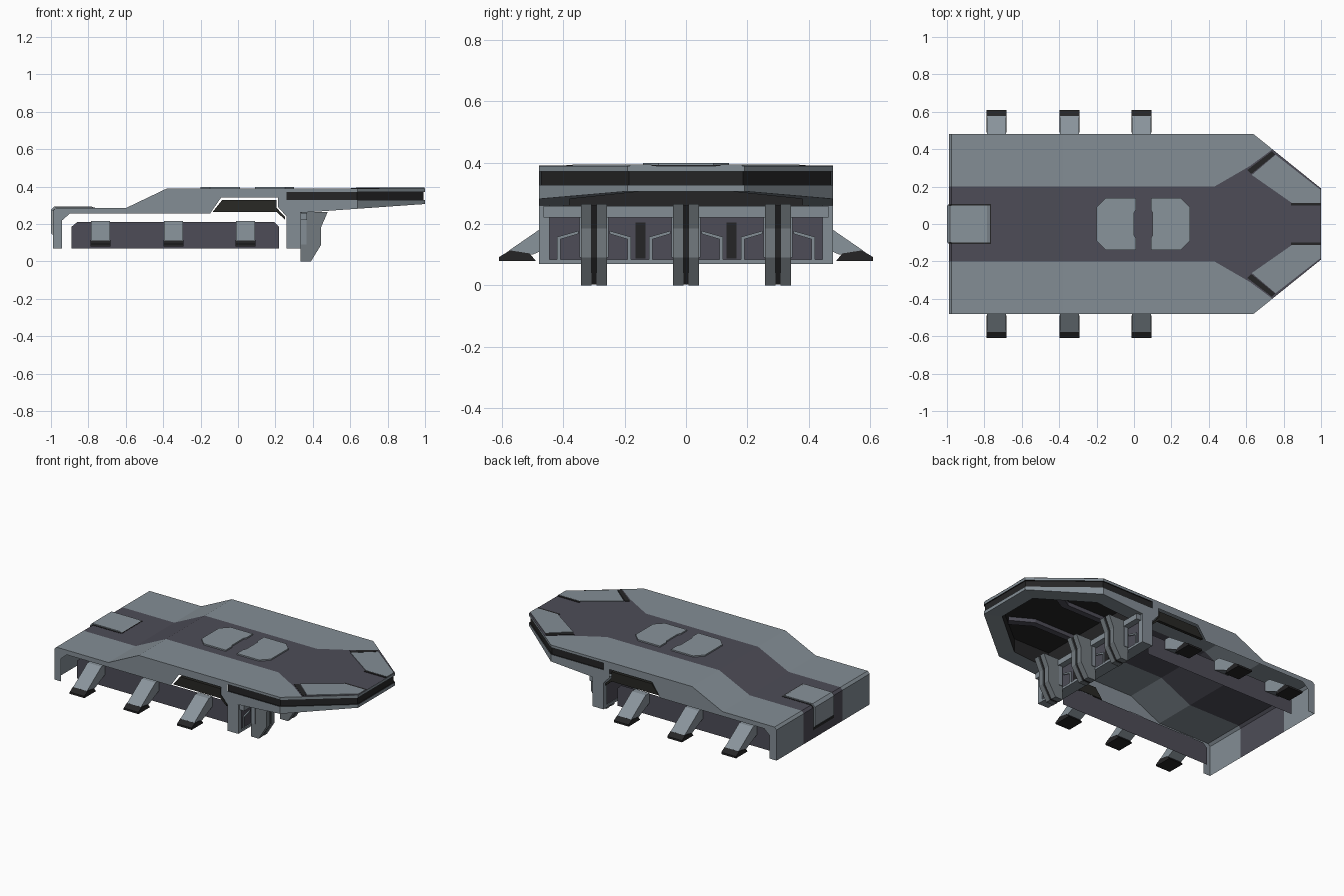
import bpy, bmesh
from mathutils import Vector

if "Cube" in bpy.data.objects:
    bpy.data.objects.remove(bpy.data.objects["Cube"])


def material(name, rgb):
    m = bpy.data.materials.new(name)
    m.diffuse_color = (*rgb, 1)
    m.use_nodes = True
    m.node_tree.nodes["Principled BSDF"].inputs["Base Color"].default_value = m.diffuse_color
    return m


GREY = material("hull grey", (0.230, 0.270, 0.302))
LIGHT = material("light panel grey", (0.25, 0.292, 0.328))
PURPLE = material("dark purple", (0.075, 0.073, 0.096))
MID = material("mid grey", (0.17, 0.195, 0.212))
DARK = material("near black", (0.018, 0.018, 0.019))
OLIVE = material("vent black", (0.021, 0.021, 0.018))


def finish(name, bm, mats, mirror):
    me = bpy.data.meshes.new(name)
    bm.to_mesh(me)
    bm.free()
    for m in mats:
        me.materials.append(m)
    ob = bpy.data.objects.new(name, me)
    bpy.context.collection.objects.link(ob)
    if mirror:
        mod = ob.modifiers.new("mirror", 'MIRROR')
        mod.use_axis = (False, True, False)
        mod.merge_threshold = 0.0001
    return ob


def sheet(name, polys, mat, out, mirror=True):
    """Open surface made of 3D polygons, all facing the direction out."""
    bm = bmesh.new()
    for pts in polys:
        f = bm.faces.new([bm.verts.new(p) for p in pts])
        f.normal_update()
        if f.normal.dot(Vector(out)) < 0:
            f.normal_flip()
    return finish(name, bm, [mat], mirror)


def prism(name, pts, axis, a, b, mat, mirror=False):
    """Extrude a 2D outline along x, y or z from a to b."""
    def place(p, d):
        return {'x': (d, *p), 'y': (p[0], d, p[1]), 'z': (*p, d)}[axis]
    bm = bmesh.new()
    lo = [bm.verts.new(place(p, a)) for p in pts]
    hi = [bm.verts.new(place(p, b)) for p in pts]
    bm.faces.new(lo)
    bm.faces.new(hi)
    for i in range(len(pts)):
        j = (i + 1) % len(pts)
        bm.faces.new((lo[i], lo[j], hi[j], hi[i]))
    bmesh.ops.recalc_face_normals(bm, faces=bm.faces)
    return finish(name, bm, [mat], mirror)


def box(name, x, y, z, mat, mirror=False):
    return prism(name, [(x[0], y[0]), (x[1], y[0]), (x[1], y[1]), (x[0], y[1])],
                 'z', z[0], z[1], mat, mirror)


# Deck skin: rear wall, low rear deck, ramp (profile strips), then the flat main deck
PROFILE = [(-0.99, 0.07), (-0.99, 0.27), (-0.975, 0.285), (-0.60, 0.285), (-0.38, 0.39)]


def deck_strips(y0, y1):
    return [[(a[0], y0, a[1]), (b[0], y0, b[1]), (b[0], y1, b[1]), (a[0], y1, a[1])]
            for a, b in zip(PROFILE, PROFILE[1:])]


def flat(pts, z=0.39):
    return [(x, y, z) for x, y in pts]


EDGE = [(0.43, 0.2), (0.62, 0.31), (0.74, 0.399)]
sheet("deck_side", deck_strips(0.2, 0.48) +
      [flat([(-0.38, 0.2)] + EDGE + [(0.64, 0.48), (-0.38, 0.48)])], GREY, (-1, 0, 1))
sheet("deck_centre", deck_strips(0, 0.2) +
      [flat([(-0.38, 0), (1, 0), (1, 0.19)] + EDGE[::-1] + [(-0.38, 0.2)])], PURPLE, (-1, 0, 1))

# Side flange with the vent notch
FLANGE = PROFILE + [(0.26, 0.39), (0.26, 0.24), (0.215, 0.29), (0.215, 0.342), (-0.09, 0.342),
                    (-0.15, 0.255), (-0.90, 0.255), (-0.94, 0.22), (-0.94, 0.07)]
sheet("side_flange", [[(x, 0.48, z) for x, z in FLANGE]], GREY, (0, 1, 0))
prism("side_vent", [(-0.135, 0.265), (-0.085, 0.328), (0.207, 0.328), (0.207, 0.285), (0.25, 0.24),
                    (0.25, 0.225), (0.205, 0.265)], 'y', 0.455, 0.475, OLIVE, True)

# Nose rim: cross-section swept along the outline, with a dark recessed band
OUTER = [(0.26, 0.48), (0.64, 0.48), (1, 0.19), (1, 0)]
INNER = [(0.26, 0.38), (0.605, 0.38), (0.90, 0.14), (0.90, 0)]
bm = bmesh.new()
rings = []
for o, i in zip(OUTER, INNER):
    o, i = Vector(o), Vector(i)
    section = []
    for t, z in [(0, 0.389), (0, 0.372), (0.07, 0.372), (0.07, 0.328), (0, 0.328),
                 (0, None), (1, None), (1, 0.371)]:
        p = o.lerp(i, t)
        section.append(bm.verts.new((p.x, p.y, 0.255 + 0.07 * (o.x - 0.26) if z is None else z)))
    rings.append(section)
for a, b in zip(rings, rings[1:]):
    for k in range(8):
        f = bm.faces.new((a[k], a[(k + 1) % 8], b[(k + 1) % 8], b[k]))
        f.material_index = 1 if k in (1, 2, 3, 6) else 0
bmesh.ops.recalc_face_normals(bm, faces=bm.faces)
finish("nose_rim", bm, [GREY, DARK], True)
sheet("nose_ceiling", [flat([(0.26, 0), *INNER], 0.37)], DARK, (0, 0, -1))
prism("nose_underside_strut", [(0.36, 0.12), (0.66, 0.12), (0.80, 0.20), (0.77, 0.24), (0.64, 0.16),
                               (0.36, 0.16)], 'z', 0.345, 0.37, PURPLE, True)

# Nose corner plates and dark joints
prism("nose_corner_plate", [(0.63, 0.262), (0.757, 0.37), (0.998, 0.182), (0.998, 0.112),
                            (0.845, 0.112)], 'z', 0.3895, 0.394, GREY, True)
prism("nose_joint", [(0.605, 0.288), (0.628, 0.268), (0.755, 0.372), (0.737, 0.389)],
      'z', 0.3895, 0.393, DARK, True)
box("nose_slot", (0.84, 0.998), (0.098, 0.112), (0.3895, 0.393), DARK, True)

# Deck hatch halves
for s, side in ((-1, "rear"), (1, "front")):
    half = [(0.04, 0.14), (0.20, 0.14), (0.25, 0.09), (0.25, -0.09), (0.20, -0.14), (0.04, -0.14),
            (0.04, -0.075), (0.05, -0.06), (0.05, 0.06), (0.04, 0.075)]
    prism("hatch_" + side, [(0.05 + s * x, y) for x, y in half], 'z', 0.3905, 0.399, LIGHT)

# Rear plate wrapping over the end wall
WRAP = [(-0.991, 0.14), (-1, 0.15), (-1, 0.275), (-0.983, 0.294), (-0.785, 0.294), (-0.77, 0.287),
        (-0.976, 0.287), (-0.991, 0.271)]
prism("rear_plate", WRAP, 'y', -0.1, 0.1, LIGHT)
prism("rear_plate_border", [(-0.992, 0.125), (-0.992, 0.271), (-0.976, 0.2875), (-0.765, 0.2875),
                            (-0.765, 0.286), (-0.9755, 0.286), (-0.9908, 0.27), (-0.9908, 0.125)],
      'y', -0.108, 0.108, DARK)

# Side skirt
sheet("side_skirt", [[(x, 0.39, z) for x, z in
      [(-0.89, 0.07), (0.22, 0.07), (0.22, 0.185), (0.195, 0.21), (-0.86, 0.21), (-0.89, 0.185)]]],
      PURPLE, (0, 1, 0))

# Sloped brackets with dark feet
for i, x in enumerate((-0.735, -0.345, 0.04)):
    prism(f"bracket_arm_{i}", [(0.391, 0.215), (0.43, 0.215), (0.578, 0.113), (0.56, 0.1),
                               (0.50, 0.1), (0.391, 0.15)], 'x', x - 0.05, x + 0.05, LIGHT, True)
    prism(f"bracket_foot_{i}", [(0.49, 0.08), (0.51, 0.104), (0.574, 0.114), (0.61, 0.092),
                                (0.61, 0.08)], 'x', x - 0.053, x + 0.053, DARK, True)

# Front bulkhead with framed panels
box("bulkhead", (0.265, 0.33), (-0.45, 0.45), (0.075, 0.255), PURPLE)
box("bulkhead_post", (0.26, 0.338), (0.445, 0.48), (0.07, 0.26), GREY, True)
box("bulkhead_beam", (0.26, 0.37), (-0.465, 0.465), (0.222, 0.258), GREY)
box("bulkhead_sill", (0.26, 0.338), (-0.45, 0.45), (0.07, 0.085), GREY)
box("bulkhead_upper", (0.30, 0.34), (-0.40, 0.40), (0.258, 0.37), DARK)
box("bulkhead_slit", (0.325, 0.334), (0.132, 0.165), (0.088, 0.205), DARK, True)
FRAME = [(0.12, 0.085), (0.12, 0.158), (0.05, 0.178), (0.05, 0.168), (0.11, 0.15), (0.11, 0.085)]

# Front legs: paired side plates around a dark core
LEG = [(0.335, 0), (0.39, 0), (0.445, 0.09), (0.445, 0.185), (0.48, 0.265), (0.335, 0.265)]
CORE = [(0.337, 0.002), (0.388, 0.002), (0.438, 0.09), (0.438, 0.185), (0.47, 0.26), (0.337, 0.26)]
for n, y in (("right", -0.3), ("middle", 0), ("left", 0.3)):
    for s in (-1, 1):
        prism(f"leg_plate_{n}_{s}", LEG, 'y', y + s * 0.008, y + s * 0.043, MID)
        prism(f"panel_frame_{n}_{s}", [(y + s * a, z) for a, z in FRAME], 'x', 0.325, 0.337, GREY)
        box(f"leg_cheek_{n}_{s}", (0.338, 0.365), sorted((y + s * 0.04, y + s * 0.047)),
            (0.09, 0.25), GREY)
    prism(f"leg_core_{n}", CORE, 'y', y - 0.009, y + 0.009, DARK)
